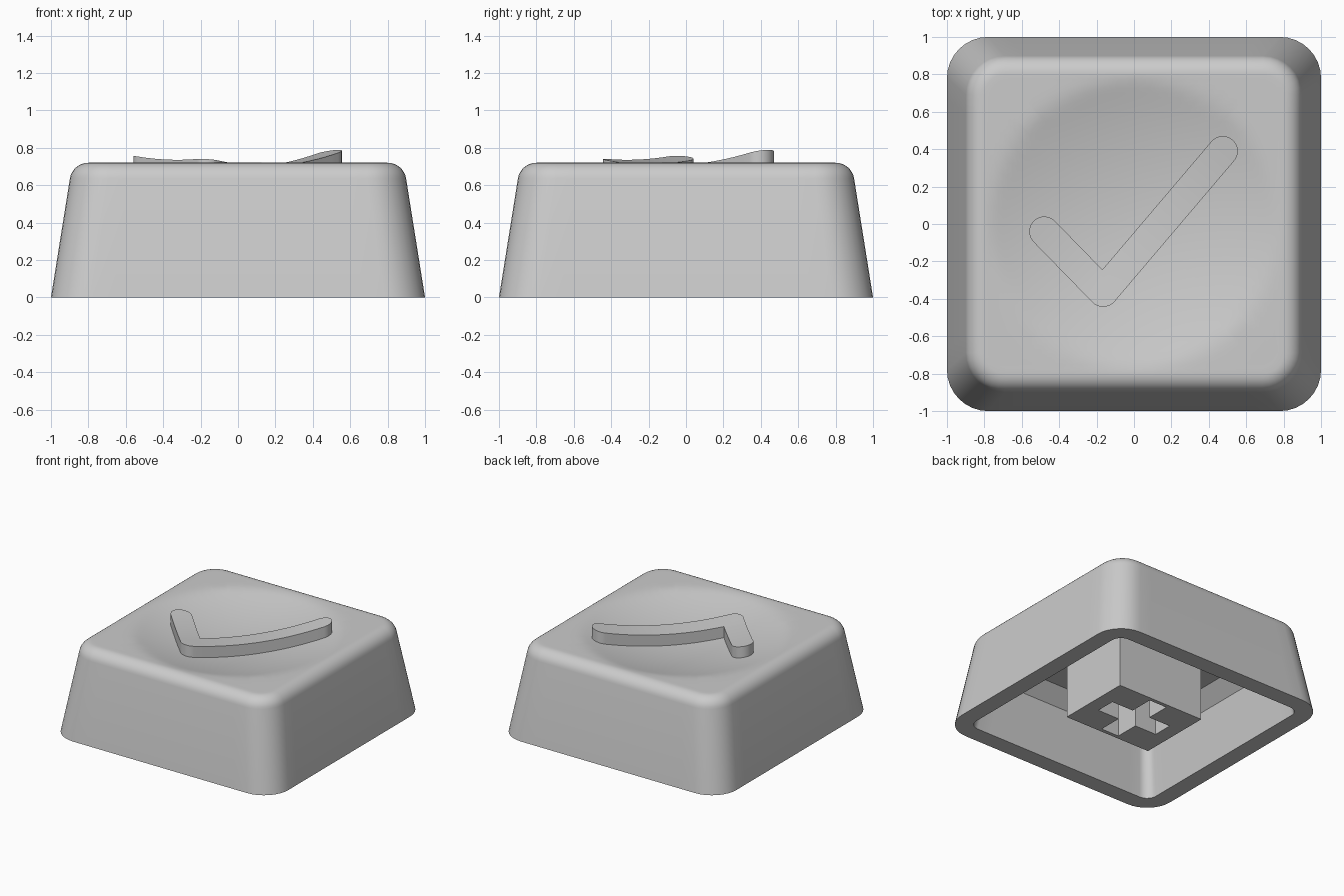
import bpy, bmesh, math
from mathutils import Vector

cube = bpy.data.objects.get("Cube")
if cube:
    bpy.data.objects.remove(cube, do_unlink=True)

grey = bpy.data.materials.new("light_grey_plastic")
grey.use_nodes = True
colour = (0.6, 0.6, 0.6, 1)
grey.diffuse_color = colour
grey.node_tree.nodes["Principled BSDF"].inputs["Base Color"].default_value = colour

TOP = 0.72        # height of the rim around the dish
DISH = 0.607      # lowest point of the dish
RAISE = 0.09      # height of the tick above the dish
CEILING = 0.53    # underside of the top plate


def add_part(name, verts, faces, merge_flat=False):
    mesh = bpy.data.meshes.new(name)
    mesh.from_pydata(verts, [], faces)
    bm = bmesh.new()
    bm.from_mesh(mesh)
    bmesh.ops.recalc_face_normals(bm, faces=bm.faces)
    if merge_flat:
        bmesh.ops.dissolve_limit(bm, angle_limit=0.01, verts=bm.verts, edges=bm.edges)
    bm.to_mesh(mesh)
    bm.free()
    mesh.materials.append(grey)
    part = bpy.data.objects.new(name, mesh)
    bpy.context.collection.objects.link(part)
    bpy.ops.object.select_all(action="DESELECT")
    part.select_set(True)
    bpy.context.view_layer.objects.active = part
    bpy.ops.object.shade_smooth_by_angle(angle=math.radians(30))
    return part


def thicken(polygons, move):
    """Turn a sheet of polygons into a closed solid by sweeping it along move."""
    index, faces = {}, []
    for poly in polygons:
        ids = [index.setdefault(tuple(round(c, 5) for c in p), len(index)) for p in poly]
        ids = list(dict.fromkeys(ids))
        if len(ids) > 2:
            faces.append(ids)
    verts = [Vector(p) for p in index]
    n = len(verts)
    edges = {(f[i - 1], f[i]) for f in faces for i in range(len(f))}
    sides = [(b, a, a + n, b + n) for a, b in edges if (b, a) not in edges]
    far = [[i + n for i in reversed(f)] for f in faces]
    return verts + [v + Vector(move) for v in verts], faces + far + sides


def dish_height(x, y):
    return DISH + 0.19 * (x * x + y * y)


def rounded_square(half, radius, corner=8, side=14):
    """Points of a rounded square, with extra points along the straight sides."""
    pts = []
    for q in range(4):
        turn = q * math.pi / 2
        c, s = math.cos(turn), math.sin(turn)
        quarter = []
        for i in range(corner + 1):
            a = math.pi / 2 * i / corner
            quarter.append((half - radius + radius * math.cos(a),
                            half - radius + radius * math.sin(a)))
        for i in range(1, side):
            quarter.append(((half - radius) * (1 - 2 * i / side), half))
        pts += [(x * c - y * s, x * s + y * c) for x, y in quarter]
    return pts


# Cap shell: cavity, rim, tapered sides and rounded shoulder as stacked loops
profile = [(0.69, 0.06, CEILING), (0.797, 0.075, 0.42), (0.862, 0.085, 0), (1, 0.22, 0)]
for i in range(9):
    a = math.radians(9 + 81 * i / 8)
    half = 0.8 + 0.1 * math.cos(a)
    profile.append((half, half - 0.69, 0.62 + 0.1 * math.sin(a)))
loops = [[(x, y, z) for x, y in rounded_square(h, r)] for h, r, z in profile]

# Dished top: shrinking loops blended softly into the flat rim
RINGS = 32
for i in range(1, RINGS):
    f = 1 - i / RINGS
    ring = []
    for x, y, _ in loops[len(profile) - 1]:
        d = dish_height(x * f, y * f)
        z = (d + TOP - math.hypot(d - TOP, 0.008)) / 2
        ring.append((x * f, y * f, z))
    loops.append(ring)

n = len(loops[0])
verts = [p for loop in loops for p in loop]
faces = [list(range(n)), list(range(len(verts) - n, len(verts)))]
for k in range(len(loops) - 1):
    for i in range(n):
        j = (i + 1) % n
        faces.append((k * n + i, k * n + j, k * n + n + j, k * n + n + i))
add_part("cap_shell", verts, faces)

# Stem: rectangular block with a cross-shaped socket
arm, slot = 0.275, 0.08
xs = [-0.39, -arm, -slot, slot, arm, 0.39]
ys = [-0.305, -arm, -slot, slot, arm, 0.305]
cells = []
for i in range(5):
    for j in range(5):
        in_cross = (i == 2 and 0 < j < 4) or (j == 2 and 0 < i < 4)
        if not in_cross:
            cells.append([(xs[i], ys[j], 0), (xs[i + 1], ys[j], 0),
                          (xs[i + 1], ys[j + 1], 0), (xs[i], ys[j + 1], 0)])
add_part("stem", *thicken(cells, (0, 0, CEILING + 0.01)), merge_flat=True)

# Raised tick: ladder of inner and outer points along two arms
R = 0.08
short_tip, elbow, long_tip = Vector((-0.48, -0.04)), Vector((-0.165, -0.363)), Vector((0.475, 0.39))
to_short, to_long = (short_tip - elbow).normalized(), (long_tip - elbow).normalized()
bisector = (to_short + to_long).normalized()
half_angle = to_short.angle(to_long) / 2
inner_corner = elbow + bisector * R / math.sin(half_angle)


def arm_rows(tip, direction):
    """Rows from the elbow out to the rounded tip."""
    side = Vector((-direction.y, direction.x))
    if side.dot(bisector) < 0:
        side = -side
    length = (tip - elbow).length
    start = R / math.tan(half_angle)
    rows = [(inner_corner, inner_corner - side * 2 * R)]
    for i in range(1, 17):
        mid = elbow + direction * (start + (length - start) * i / 16)
        rows.append((mid + side * R, mid - side * R))
    for i in range(1, 9):
        a = math.pi / 2 * i / 8
        mid = tip + direction * R * math.sin(a)
        rows.append((mid + side * R * math.cos(a), mid - side * R * math.cos(a)))
    return rows


short_rows, long_rows = arm_rows(short_tip, to_short), arm_rows(long_tip, to_long)
spread = math.pi / 2 - half_angle
away = math.atan2(-bisector.y, -bisector.x)
bend = []
for i in range(9):
    a = away - spread + 2 * spread * i / 8
    bend.append((inner_corner, elbow + R * Vector((math.cos(a), math.sin(a)))))
rows = short_rows[::-1] + bend + long_rows


def lift(p):
    return (p.x, p.y, dish_height(p.x, p.y) + RAISE)


sheet = [[lift(a[0]), lift(a[1]), lift(b[1]), lift(b[0])] for a, b in zip(rows, rows[1:])]
add_part("raised_tick", *thicken(sheet, (0, 0, -RAISE - 0.02)))
